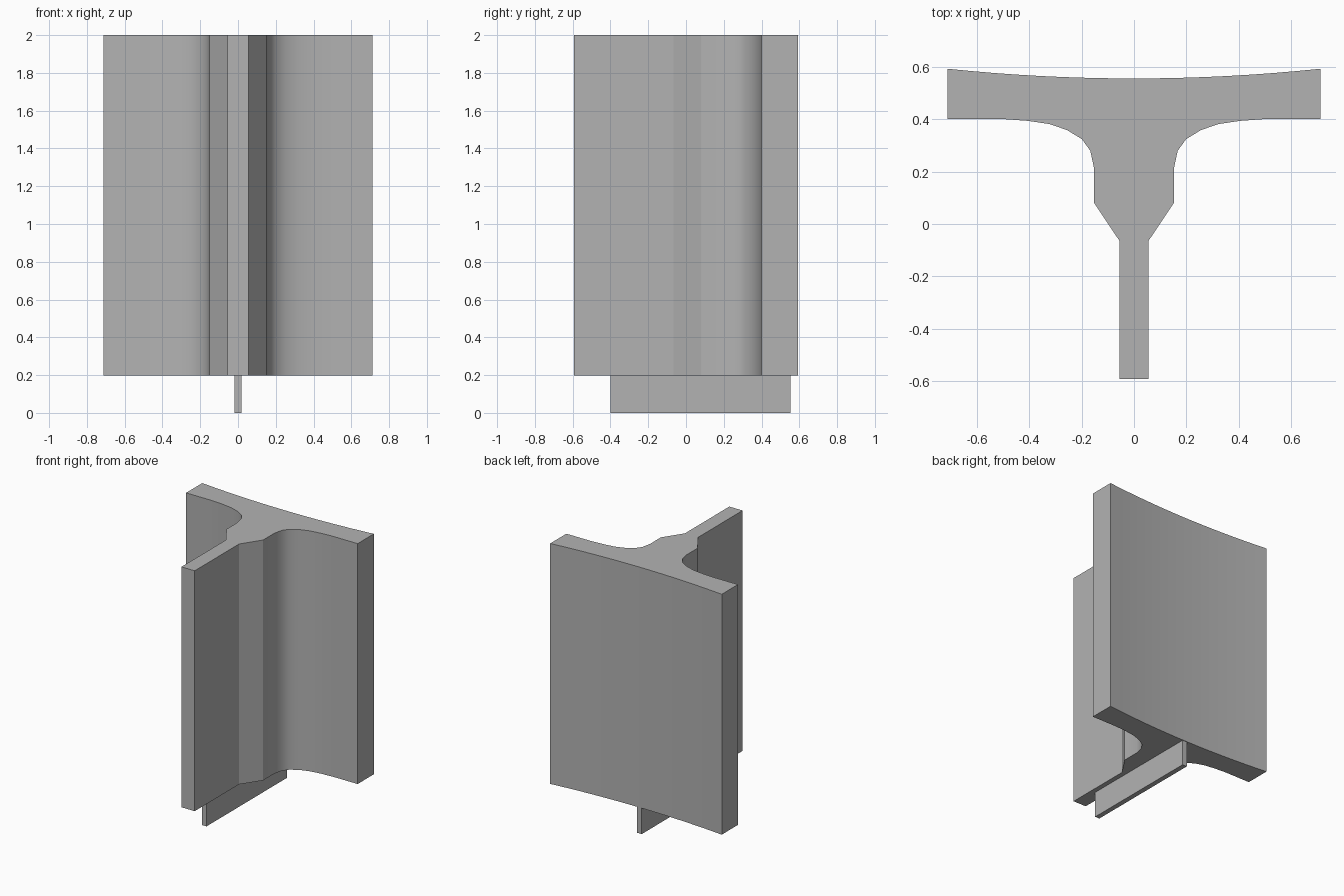
import bpy
import bmesh
import math

cube = bpy.data.objects.get("Cube")
if cube:
    bpy.data.objects.remove(cube, do_unlink=True)

GREY = (0.45, 0.45, 0.45, 1.0)
grey = bpy.data.materials.new("plain_grey")
grey.use_nodes = True
grey.diffuse_color = GREY
grey.node_tree.nodes["Principled BSDF"].inputs["Base Color"].default_value = GREY


def extrude_half(name, half, bottom, top):
    """Mirror a half outline (front to back) across x = 0 and extrude it upward."""
    outline = half + [(-x, y) for x, y in reversed(half) if x > 0]
    bm = bmesh.new()
    base = bm.faces.new([bm.verts.new((x, y, bottom)) for x, y in outline])
    result = bmesh.ops.extrude_face_region(bm, geom=[base], use_keep_orig=True)
    lifted = [v for v in result["geom"] if isinstance(v, bmesh.types.BMVert)]
    bmesh.ops.translate(bm, verts=lifted, vec=(0, 0, top - bottom))
    bmesh.ops.recalc_face_normals(bm, faces=bm.faces)
    mesh = bpy.data.meshes.new(name)
    bm.to_mesh(mesh)
    bm.free()
    mesh.materials.append(grey)
    obj = bpy.data.objects.new(name, mesh)
    bpy.context.collection.objects.link(obj)
    bpy.ops.object.select_all(action='DESELECT')
    obj.select_set(True)
    bpy.context.view_layer.objects.active = obj
    bpy.ops.object.shade_smooth_by_angle(angle=math.radians(30))
    return obj


# T-shaped body: thin web, taper, thick neck, fillet, flange
web = [(0.055, -0.592), (0.055, -0.065), (0.152, 0.08), (0.152, 0.21)]
fillet = [(0.167, 0.28), (0.199, 0.324), (0.256, 0.359),
          (0.324, 0.382), (0.405, 0.394), (0.5, 0.401)]
half_width, steps = 0.712, 8
flange_front = [(half_width, 0.401)]
# Shallow concave back of the flange
flange_back = [(half_width * t, 0.556 + 0.037 * t * t)
               for t in (1 - i / steps for i in range(steps + 1))]
extrude_half("t_body", web + fillet + flange_front + flange_back, 0.197, 2.0)

# Thin locating tongue under the body
extrude_half("bottom_tongue", [(0.019, -0.4), (0.019, 0.552)], 0.0, 0.197)
